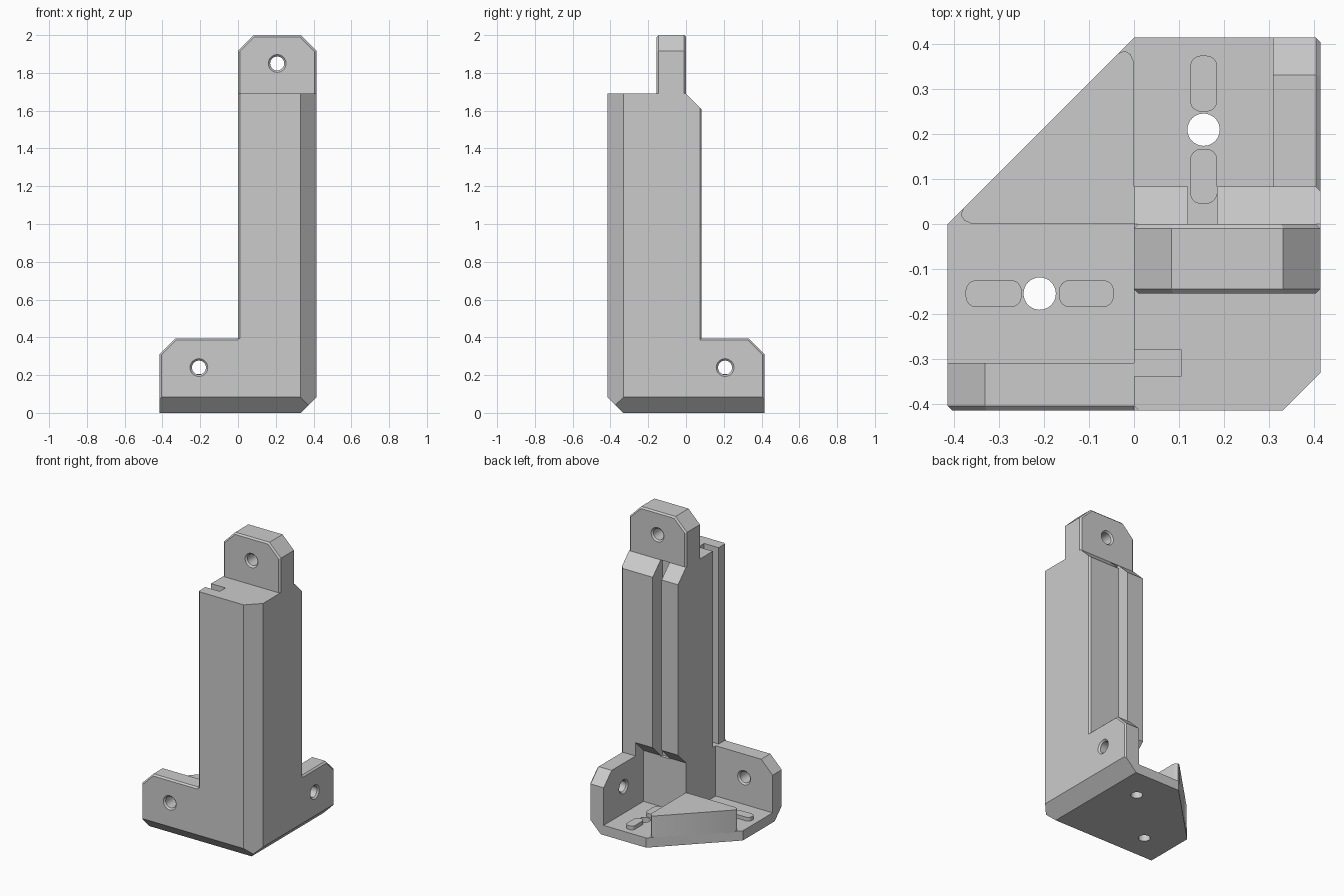
import bpy, bmesh, math
from mathutils import Vector, Matrix

if "Cube" in bpy.data.objects:
    bpy.data.objects.remove(bpy.data.objects["Cube"], do_unlink=True)

grey = bpy.data.materials.new("plain grey")
grey.use_nodes = True
grey.diffuse_color = (0.6, 0.6, 0.6, 1)
grey.node_tree.nodes["Principled BSDF"].inputs["Base Color"].default_value = (0.6, 0.6, 0.6, 1)

H = 0.415        # half width of the footprint
C = 0.083        # large chamfer
T = 0.105        # wall thickness
FLOOR = 0.064    # floor thickness
WING = 0.395     # height of the low walls
TOP = 1.69       # height of the column
EDGE = 0.01      # fine edge bevel


def prism(points, axis, lo, hi):
    """Extrude a 2D outline along one axis."""
    bm = bmesh.new()

    def place(p, q):
        return {"x": (lo, p, q), "y": (p, lo, q), "z": (p, q, lo)}[axis]

    face = bm.faces.new([bm.verts.new(place(p, q)) for p, q in points])
    shift = Vector([hi - lo if a == axis else 0 for a in "xyz"])
    new = bmesh.ops.extrude_face_region(bm, geom=[face], use_keep_orig=True)
    moved = [g for g in new["geom"] if isinstance(g, bmesh.types.BMVert)]
    bmesh.ops.translate(bm, verts=moved, vec=shift)
    bmesh.ops.recalc_face_normals(bm, faces=bm.faces)
    return bm


def bevel(bm, rule, offset=EDGE, segments=1):
    """Bevel the edges whose two ends both satisfy the rule."""
    edges = [e for e in bm.edges if rule(e.verts[0].co, e.verts[1].co)]
    bmesh.ops.bevel(bm, geom=edges, offset=offset, segments=segments,
                    profile=0.5, affect="EDGES")


def clip(bm):
    """Trim the chamfers shared by the whole outer corner."""
    for co, no in (((0, -H, C), (0, -1, -1)), ((H, 0, C), (1, 0, -1)),
                   ((H, C - H, 0), (1, -1, 0))):
        bmesh.ops.bisect_plane(bm, geom=bm.verts[:] + bm.edges[:] + bm.faces[:],
                               dist=1e-5, plane_co=co, plane_no=no, clear_outer=True)
        bmesh.ops.holes_fill(bm, edges=[e for e in bm.edges if e.is_boundary])


def flip(bm):
    """Mirror across the diagonal plane of the footprint."""
    for v in bm.verts:
        v.co = (-v.co.y, -v.co.x, v.co.z)


def finish(name, bm):
    bmesh.ops.recalc_face_normals(bm, faces=bm.faces)
    mesh = bpy.data.meshes.new(name)
    bm.to_mesh(mesh)
    bm.free()
    mesh.materials.append(grey)
    ob = bpy.data.objects.new(name, mesh)
    bpy.context.collection.objects.link(ob)
    return ob


def drill(ob, center, axis, half, radius=0.037, flare=EDGE):
    """Cut a round hole with countersunk ends."""
    bm = bmesh.new()
    out = half + EDGE
    stations = [(-out, radius + 2 * flare), (EDGE - half, radius),
                (half - EDGE, radius), (out, radius + 2 * flare)]
    rings = []
    n = 32
    for h, r in stations:
        rings.append([bm.verts.new((r * math.cos(math.tau * i / n),
                                    r * math.sin(math.tau * i / n), h)) for i in range(n)])
    for a, b in zip(rings, rings[1:]):
        for i in range(n):
            j = (i + 1) % n
            bm.faces.new((a[i], a[j], b[j], b[i]))
    bm.faces.new(rings[0])
    bm.faces.new(rings[-1])
    turn = Vector((0, 0, 1)).rotation_difference(Vector(axis)).to_matrix().to_4x4()
    bm.transform(Matrix.Translation(center) @ turn)
    cutter = finish("hole_cutter", bm)
    cutter.hide_render = True
    mod = ob.modifiers.new("hole", "BOOLEAN")
    mod.operation, mod.solver, mod.object = "DIFFERENCE", "EXACT", cutter
    deps = bpy.context.evaluated_depsgraph_get()
    mesh = bpy.data.meshes.new_from_object(ob.evaluated_get(deps))
    ob.modifiers.clear()
    ob.data = mesh
    bpy.data.objects.remove(cutter, do_unlink=True)


# Floor plate with two screw holes
bm = prism([(-H, -H), (H, -H), (H, H), (0, H), (-H, 0)], "z", 0, FLOOR)
clip(bm)
floor = finish("floor_plate", bm)
for x, y in ((0.155, 0.21), (-0.21, -0.155)):
    drill(floor, (x, y, FLOOR / 2), (0, 0, 1), FLOOR / 2, 0.036, 0)

# Low side walls, a mirrored pair
for name, mirrored in (("right_wall", False), ("front_wall", True)):
    bm = prism([(0, 0), (H, 0), (H, WING - C), (H - C, WING), (0, WING)], "x", H - T, H)
    bevel(bm, lambda a, b: min(a.x, b.x) > H - 0.001 and max(a.y, b.y) > 0.1
          and max(a.z, b.z) > 0.1)
    clip(bm)
    if mirrored:
        flip(bm)
    wall = finish(name, bm)
    mid = H - T / 2
    if mirrored:
        drill(wall, (-0.207, -mid, 0.24), (0, 1, 0), T / 2)
    else:
        drill(wall, (mid, 0.207, 0.24), (1, 0, 0), T / 2)

# Raised locating keys on the floor, beside each hole
for y0, y1, place in ((0.25, 0.375, "outer"), (0.045, 0.167, "inner")):
    for side in ("right", "front"):
        bm = prism([(0.125, y0), (0.185, y0), (0.185, y1), (0.125, y1)],
                   "z", FLOOR - 0.01, FLOOR + 0.025)
        bevel(bm, lambda a, b: abs(a.z - b.z) > 0.01, 0.024, 4)
        if side == "front":
            flip(bm)
        finish(f"{side}_{place}_key", bm)

# Triangular corner block with rounded tips
tip = [(0, 0.36), (-0.008, 0.378), (-0.02, 0.386), (-0.035, 0.38)]
outline = [(0, 0)] + tip + [(-y, -x) for x, y in reversed(tip)]
finish("corner_block", prism(outline, "z", FLOOR - 0.01, 0.205))

# Solid foot of the column
bm = prism([(0, -H), (H, -H), (H, 0), (0, 0)], "z", 0, WING)
clip(bm)
finish("column_foot", bm)

# Column with a groove in the side and one in the back
finish("column", prism([
    (EDGE, -H), (H - C, -H), (H, C - H), (H, 0), (0.185, 0), (0.185, -0.02),
    (0.12, -0.02), (0.12, 0), (0, 0), (0, -0.28), (T, -0.28), (T, -0.34),
    (0, -0.34), (0, EDGE - H)], "z", WING, TOP))

# Back ribs on either side of the groove, with sloped ends
for name, x0, x1 in (("left_rib", 0, 0.12), ("middle_rib", 0.185, H - T)):
    finish(name, prism([(0, 0.4), (C, 0.4 + C), (C, TOP - C), (0, TOP)], "x", x0, x1))
bm = prism([(0, WING - 0.015), (C, WING - 0.015), (C, TOP - C), (0, TOP)], "x", H - T, H)
bevel(bm, lambda a, b: min(a.x, b.x) > H - 0.001 and min(a.y, b.y) > 0.05)
finish("right_rib", bm)

# Top mounting lug
bm = prism([(0, TOP), (H, TOP), (H, 2 - C), (H - C, 2), (C, 2), (0, 2 - C)],
           "y", -0.155, 0)
bevel(bm, lambda a, b: abs(a.y - b.y) < 0.001 and max(a.z, b.z) > TOP + 0.01)
lug = finish("top_lug", bm)
drill(lug, (H / 2, -0.0775, 1.85), (0, 1, 0), 0.0775)

# Smooth the curved walls, keep the edges crisp
for ob in bpy.context.collection.objects:
    if ob.type == "MESH" and grey.name in ob.data.materials:
        ob.data.shade_smooth()
        ob.data.set_sharp_from_angle(angle=math.radians(25))
